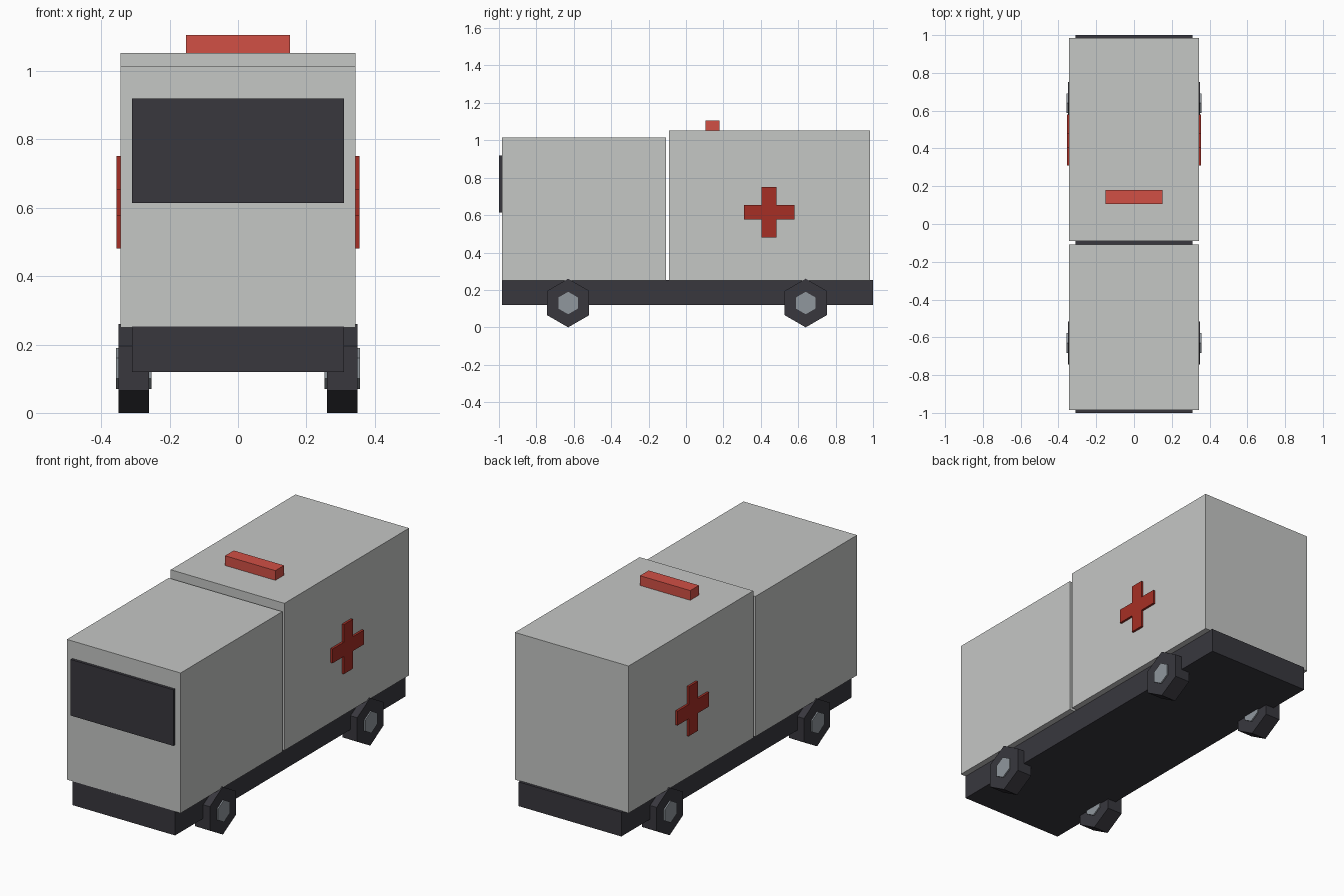
import bpy
import bmesh
import math
from mathutils import Matrix

cube = bpy.data.objects.get("Cube")
if cube:
    bpy.data.objects.remove(cube, do_unlink=True)


def material(name, color):
    mat = bpy.data.materials.new(name)
    mat.use_nodes = True
    mat.diffuse_color = (*color, 1)
    mat.node_tree.nodes["Principled BSDF"].inputs["Base Color"].default_value = (*color, 1)
    return mat


body_grey = material("pale grey", (0.56, 0.57, 0.56))
dark = material("charcoal", (0.040, 0.039, 0.048))
hub_grey = material("hub grey", (0.28, 0.31, 0.34))
cross_red = material("deep red", (0.38, 0.028, 0.018))
light_red = material("bright red", (0.64, 0.080, 0.060))


def add_object(name, bm, mat):
    bmesh.ops.recalc_face_normals(bm, faces=bm.faces)
    mesh = bpy.data.meshes.new(name)
    bm.to_mesh(mesh)
    bm.free()
    mesh.materials.append(mat)
    obj = bpy.data.objects.new(name, mesh)
    bpy.context.collection.objects.link(obj)
    return obj


def box(name, x, y, z, mat):
    """Box from (min, max) ranges on each axis."""
    bm = bmesh.new()
    bmesh.ops.create_cube(bm, size=1)
    bmesh.ops.scale(bm, verts=bm.verts, vec=[b - a for a, b in (x, y, z)])
    bmesh.ops.translate(bm, verts=bm.verts, vec=[(a + b) / 2 for a, b in (x, y, z)])
    return add_object(name, bm, mat)


def hex_axle(name, x, y, z, radius, mat):
    """Six-sided cylinder lying along x, with a corner pointing up."""
    bm = bmesh.new()
    bmesh.ops.create_cone(bm, cap_ends=True, segments=6, radius1=radius,
                          radius2=radius, depth=abs(x[1] - x[0]))
    bmesh.ops.rotate(bm, verts=bm.verts, matrix=Matrix.Rotation(math.pi / 2, 3, "Y"))
    top = max(v.co.z for v in bm.verts)
    if top < radius * 0.95:
        bmesh.ops.rotate(bm, verts=bm.verts, matrix=Matrix.Rotation(math.pi / 6, 3, "X"))
    bmesh.ops.translate(bm, verts=bm.verts, vec=((x[0] + x[1]) / 2, y, z))
    return add_object(name, bm, mat)


def cross(name, x, y, z, reach, arm, mat):
    """Plus-shaped plate in the yz plane, extruded along x."""
    quarter = [(arm, reach), (arm, arm), (reach, arm)]
    outline = []
    for turn in range(4):
        for a, b in quarter:
            for _ in range(turn):
                a, b = b, -a
            outline.append((a, b))
    bm = bmesh.new()
    face = bm.faces.new([bm.verts.new((x[0], y + a, z + b)) for a, b in outline])
    new = bmesh.ops.extrude_face_region(bm, geom=[face])["geom"]
    bmesh.ops.translate(bm, verts=[g for g in new if isinstance(g, bmesh.types.BMVert)],
                        vec=(x[1] - x[0], 0, 0))
    return add_object(name, bm, mat)


# Chassis and the two body boxes
box("chassis", (-0.31, 0.31), (-0.985, 1.0), (0.12, 0.252), dark)
box("cab", (-0.343, 0.343), (-0.985, -0.108), (0.25, 1.015), body_grey)
box("rear_compartment", (-0.343, 0.343), (-0.09, 0.985), (0.25, 1.053), body_grey)

# Windscreen and roof beacon
box("windscreen", (-0.31, 0.31), (-1.0, -0.98), (0.614, 0.92), dark)
box("roof_beacon", (-0.152, 0.152), (0.105, 0.18), (1.05, 1.106), light_red)

# Side crosses, wheels and hubs
for side, s in (("left", 1), ("right", -1)):
    cross(f"{side}_cross", (s * 0.335, s * 0.355), 0.444, 0.616, 0.135, 0.039, cross_red)
    for end, y in (("front", -0.63), ("rear", 0.64)):
        hex_axle(f"{end}_{side}_wheel", (s * 0.26, s * 0.35), y, 0.13, 0.13, dark)
        hex_axle(f"{end}_{side}_hub", (s * 0.253, s * 0.357), y, 0.13, 0.06, hub_grey)
